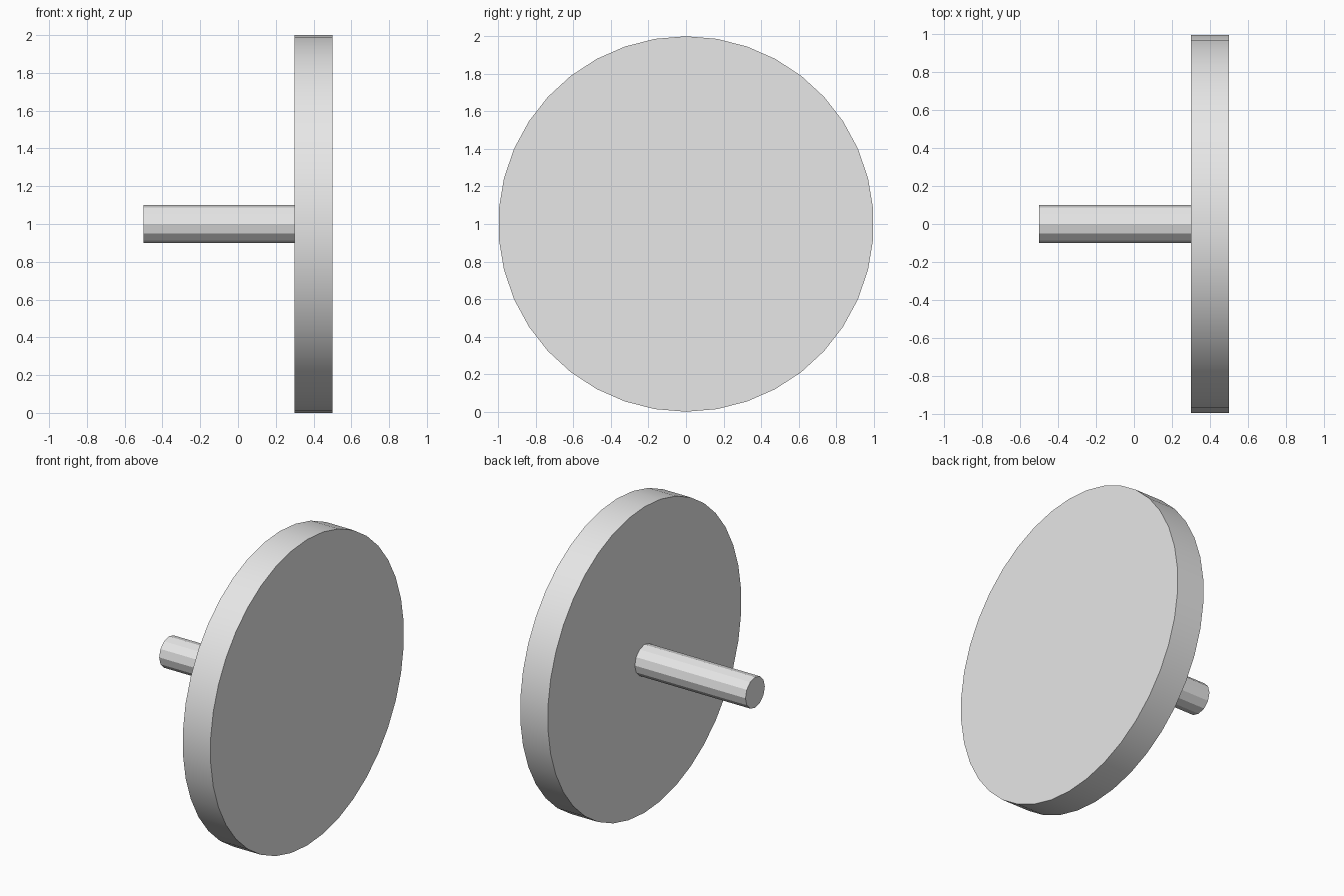
import bpy
import math

cube = bpy.data.objects.get("Cube")
if cube:
    bpy.data.objects.remove(cube, do_unlink=True)

# Plain grey for the whole model
grey = bpy.data.materials.new("light_grey")
grey.use_nodes = True
colour = (0.8, 0.8, 0.8, 1.0)
grey.diffuse_color = colour
grey.node_tree.nodes["Principled BSDF"].inputs["Base Color"].default_value = colour


def rod_along_x(name, sides, radius, x_start, x_end):
    """Capped cylinder lying along x, with one vertex at the very top."""
    bpy.ops.mesh.primitive_cylinder_add(
        vertices=sides, radius=radius, depth=x_end - x_start,
        location=((x_start + x_end) / 2, 0, 1),
        rotation=(math.pi / 2, 0, math.pi / 2))
    obj = bpy.context.object
    obj.name = name
    obj.data.materials.append(grey)
    bpy.ops.object.shade_smooth_by_angle(angle=math.radians(29))
    return obj


# Wide disc and the thin axle on its right side
rod_along_x("wheel_disc", 38, 1.0, 0.3, 0.5)
rod_along_x("axle", 12, 0.1, -0.5, 0.3)
